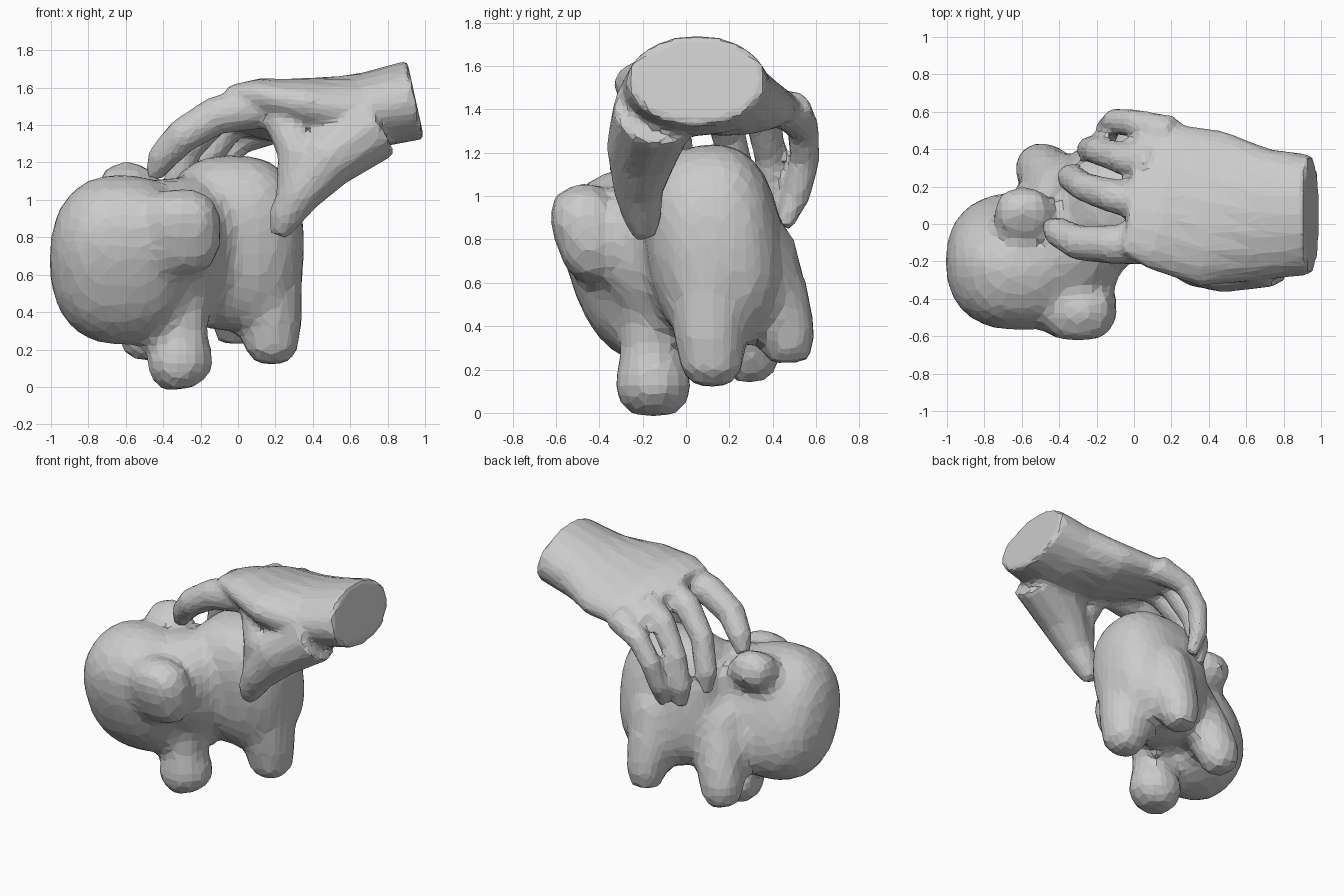
import bpy, bmesh, math
from mathutils import Vector, Matrix


def blob(bm, center, radii, lean=0.0, p=0.85):
    """Slightly boxy ellipsoid, leaning towards the front."""
    ret = bmesh.ops.create_uvsphere(bm, u_segments=24, v_segments=16, radius=1)
    rot = Matrix.Rotation(lean, 3, 'X')
    for v in ret['verts']:
        c = Vector([math.copysign(abs(a) ** p, a) * r for a, r in zip(v.co, radii)])
        v.co = rot @ c + Vector(center)


def tube(bm, rows, sides=12):
    """Loft rings; each row is x, y, z, side radius, [height radius, roll]."""
    pts = [Vector(r[:3]) for r in rows]
    rings = []
    for i, r in enumerate(rows):
        t = (pts[min(i + 1, len(pts) - 1)] - pts[max(i - 1, 0)]).normalized()
        side = Vector((0, 1, 0))
        side = (side - t * side.dot(t)).normalized()
        up = t.cross(side)
        ra, rb, roll = (r[3], r[3], 0) if len(r) == 4 else r[3:]
        s = side * math.cos(roll) + up * math.sin(roll)
        u = up * math.cos(roll) - side * math.sin(roll)
        rings.append([bm.verts.new(pts[i] + s * ra * math.cos(a) + u * rb * math.sin(a))
                      for a in (2 * math.pi * k / sides for k in range(sides))])
    faces = [bm.faces.new(rings[0][::-1]), bm.faces.new(rings[-1])]
    for a, b in zip(rings, rings[1:]):
        for k in range(sides):
            n = (k + 1) % sides
            faces.append(bm.faces.new((a[k], a[n], b[n], b[k])))
    bmesh.ops.recalc_face_normals(bm, faces=faces)


def fuse(bm, name, voxel, smooth, ratio):
    """Weld the parts into one faceted low-poly skin."""
    me = bpy.data.meshes.new(name)
    bm.to_mesh(me)
    bm.free()
    ob = bpy.data.objects.new(name, me)
    bpy.context.collection.objects.link(ob)
    m = ob.modifiers.new("weld", 'REMESH')
    m.mode = 'VOXEL'
    m.voxel_size = voxel
    m.use_smooth_shade = False
    m = ob.modifiers.new("soften", 'SMOOTH')
    m.factor = 0.5
    m.iterations = smooth
    m = ob.modifiers.new("facets", 'DECIMATE')
    m.ratio = ratio
    return ob


# plump four-legged figure
bm = bmesh.new()
blob(bm, (-0.03, 0.13, 0.77), (0.385, 0.32, 0.47), 0.15, 0.78)    # torso
blob(bm, (-0.62, -0.2, 0.68), (0.39, 0.34, 0.46), 0.35, 0.85)     # head
blob(bm, (-0.34, -0.1, 0.74), (0.30, 0.30, 0.38), 0.3)            # neck
blob(bm, (-0.30, -0.45, 0.83), (0.21, 0.16, 0.23), 0.3, 0.75)     # near ear
blob(bm, (-0.59, 0.06, 1.07), (0.16, 0.14, 0.13), 0.3)            # far ear
legs = [
    [(-0.30, -0.13, 0.6, 0.18), (-0.30, -0.16, 0.3, 0.14),
     (-0.31, -0.15, 0.13, 0.19), (-0.31, -0.15, 0.05, 0.16), (-0.30, -0.15, -0.01, 0.1)],
    [(0.16, 0.1, 0.65, 0.19), (0.18, 0.11, 0.35, 0.17),
     (0.18, 0.12, 0.2, 0.15), (0.18, 0.12, 0.12, 0.09)],
    [(0.0, 0.32, 0.75, 0.19), (-0.01, 0.42, 0.5, 0.16),
     (-0.01, 0.47, 0.34, 0.14), (-0.01, 0.48, 0.23, 0.1)],
    [(-0.35, 0.13, 0.7, 0.2), (-0.46, 0.26, 0.42, 0.16),
     (-0.5, 0.3, 0.26, 0.15), (-0.52, 0.31, 0.15, 0.1)],
]
for leg in legs:
    tube(bm, leg)
fuse(bm, "animal_body", 0.05, 3, 0.45)

# hand reaching over from the right
bm = bmesh.new()
tube(bm, [(0.95, 0.05, 1.535, 0.32, 0.215, 0), (0.7, 0.05, 1.48, 0.355, 0.205, 0),
          (0.42, 0.08, 1.465, 0.425, 0.18, 0.15), (0.15, 0.15, 1.48, 0.41, 0.14, 0.25),
          (-0.02, 0.17, 1.48, 0.35, 0.09, 0.3)], 20)              # wrist and palm
fingers = [
    [(0.12, -0.1, 1.5, 0.12), (-0.12, -0.11, 1.45, 0.105), (-0.3, -0.1, 1.34, 0.095),
     (-0.41, -0.04, 1.22, 0.08), (-0.455, -0.01, 1.12, 0.045)],   # index
    [(0.1, 0.1, 1.52, 0.1), (-0.12, 0.15, 1.44, 0.09), (-0.27, 0.2, 1.27, 0.08),
     (-0.34, 0.25, 1.05, 0.075), (-0.34, 0.26, 0.92, 0.045)],     # middle
    [(0.1, 0.32, 1.47, 0.1), (-0.06, 0.35, 1.38, 0.085), (-0.19, 0.39, 1.18, 0.075),
     (-0.24, 0.4, 0.98, 0.07), (-0.23, 0.38, 0.84, 0.045)],       # ring
    [(0.2, 0.48, 1.4, 0.1), (0.0, 0.54, 1.31, 0.075), (-0.1, 0.55, 1.17, 0.07),
     (-0.14, 0.51, 1.0, 0.065), (-0.13, 0.45, 0.86, 0.04)],       # little
    [(0.72, -0.14, 1.4, 0.2), (0.46, -0.2, 1.21, 0.17), (0.32, -0.22, 1.02, 0.115),
     (0.25, -0.2, 0.9, 0.09), (0.22, -0.19, 0.81, 0.05)],         # thumb
    [(0.22, -0.12, 1.48, 0.1), (0.33, -0.2, 1.25, 0.12), (0.29, -0.21, 1.0, 0.09)],  # web
]
for finger in fingers:
    tube(bm, finger)
fuse(bm, "hand", 0.025, 2, 0.2)
